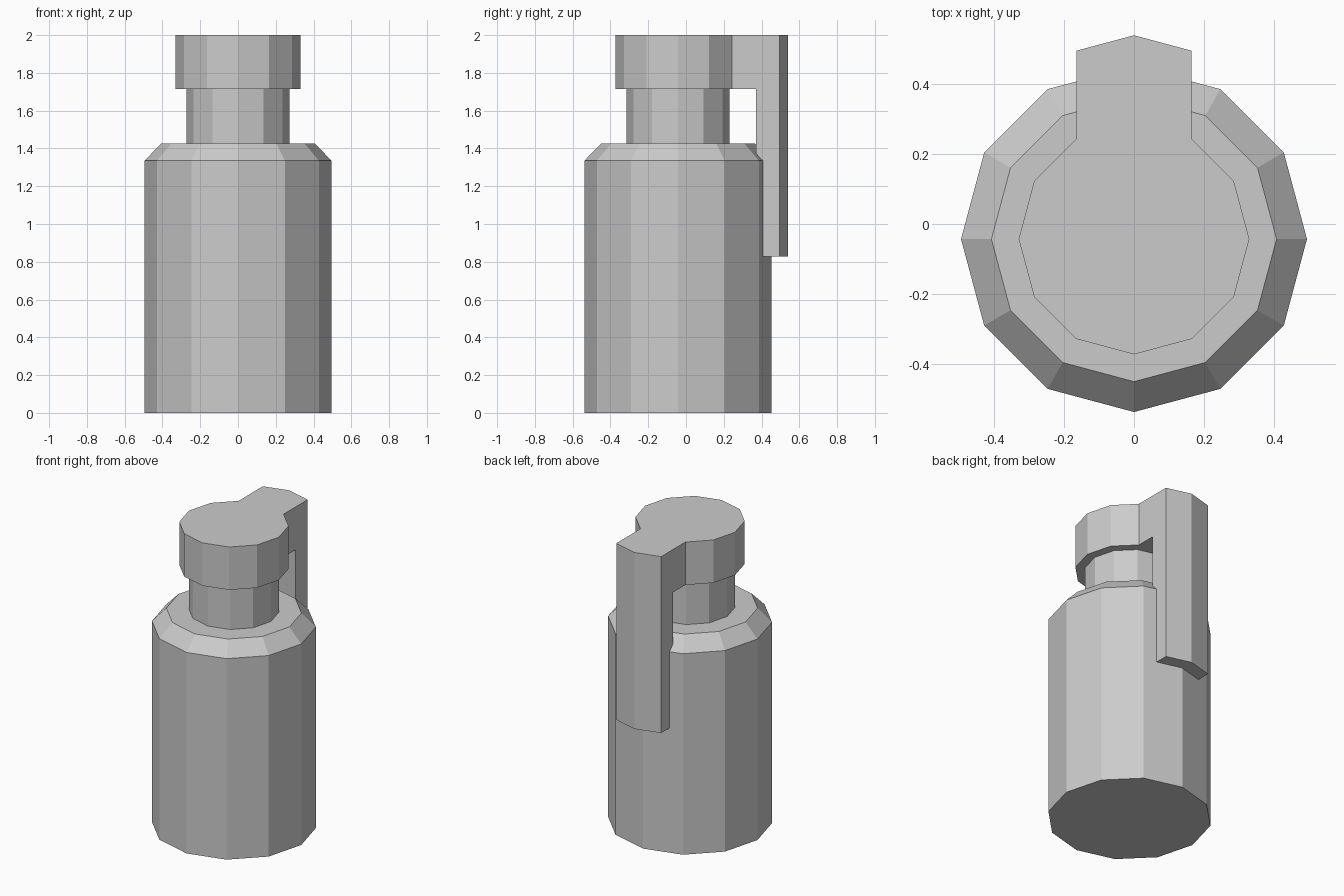
import bpy, bmesh, math

if "Cube" in bpy.data.objects:
    bpy.data.objects.remove(bpy.data.objects["Cube"])

SIDES = 12
CY = -0.043  # the round parts sit slightly forward of the centre


def lathe(bm, profile, fill_bottom=False, fill_top=False):
    """Spin (radius, z) pairs into a faceted shell."""
    rings = []
    for r, z in profile:
        rings.append([bm.verts.new((r * math.cos(2 * math.pi * i / SIDES),
                                    CY + r * math.sin(2 * math.pi * i / SIDES), z))
                      for i in range(SIDES)])
    bands = []
    for a, b in zip(rings, rings[1:]):
        band = []
        for i in range(SIDES):
            j = (i + 1) % SIDES
            band.append(bm.faces.new((a[i], a[j], b[j], b[i])))
        bands.append(band)
    if fill_bottom:
        bm.faces.new(rings[0][::-1])
    if fill_top:
        bm.faces.new(rings[-1])
    bm.normal_update()
    return bands


def extrude(bm, faces, offset):
    """Pull a group of faces out and return the new end faces."""
    geom = bmesh.ops.extrude_face_region(bm, geom=faces)["geom"]
    verts = [g for g in geom if isinstance(g, bmesh.types.BMVert)]
    bmesh.ops.translate(bm, verts=verts, vec=offset)
    # remove source faces left inside the solid
    old = [f for f in faces if f.is_valid]
    if old:
        bmesh.ops.delete(bm, geom=old, context='FACES_ONLY')
    bm.normal_update()
    return [g for g in geom if isinstance(g, bmesh.types.BMFace)]


def finish(bm, name):
    bmesh.ops.recalc_face_normals(bm, faces=bm.faces)
    mesh = bpy.data.meshes.new(name)
    bm.to_mesh(mesh)
    bm.free()
    bpy.context.collection.objects.link(bpy.data.objects.new(name, mesh))


# Body with bevelled shoulder
bm = bmesh.new()
lathe(bm, [(0.495, 0), (0.495, 1.335), (0.408, 1.425), (0.272, 1.425)],
      fill_bottom=True)
finish(bm, "body")

# Neck
bm = bmesh.new()
lathe(bm, [(0.272, 1.425), (0.272, 1.715)])
finish(bm, "neck")

# Cap, with the arm and hanging lever pulled out of its two rear facets
bm = bmesh.new()
bands = lathe(bm, [(0.272, 1.715), (0.33, 1.715), (0.33, 2.0)], fill_top=True)
arm_end = extrude(bm, bands[1][2:4], (0, 0.127, 0))
extrude(bm, arm_end, (0, 0.126, 0))
underside = [f for f in bm.faces
             if f.calc_center_median().y > 0.4
             and all(abs(v.co.z - 1.715) < 1e-4 for v in f.verts)]
extrude(bm, underside, (0, 0, 0.828 - 1.715))
finish(bm, "cap_and_lever")
